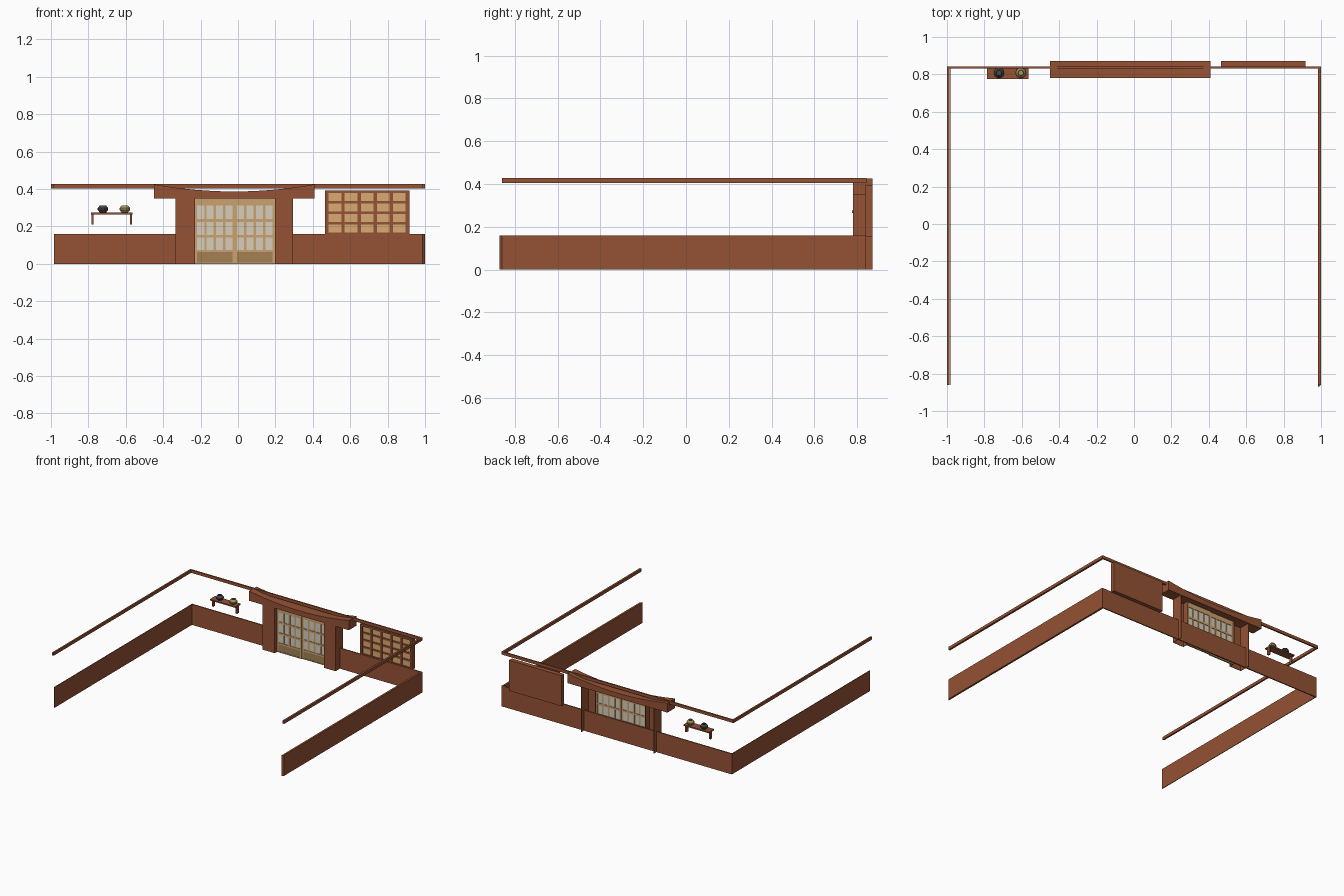
import bpy, bmesh, math

if "Cube" in bpy.data.objects:
    bpy.data.objects.remove(bpy.data.objects["Cube"])


def material(name, rgb):
    m = bpy.data.materials.new(name)
    m.diffuse_color = (*rgb, 1)
    m.use_nodes = True
    m.node_tree.nodes["Principled BSDF"].inputs["Base Color"].default_value = m.diffuse_color
    return m


WOOD = material("red_wood", (0.30, 0.085, 0.035))
TAN = material("light_wood", (0.60, 0.36, 0.16))
PANE = material("window_paper", (0.70, 0.40, 0.17))
GLASS = material("door_glass", (0.68, 0.62, 0.50))
KICK = material("kick_board", (0.37, 0.22, 0.09))
DARK = material("dark_glaze", (0.07, 0.07, 0.075))
SAND = material("sand_glaze", (0.40, 0.30, 0.12))


def finish(name, bm, mat):
    bmesh.ops.recalc_face_normals(bm, faces=bm.faces)
    me = bpy.data.meshes.new(name)
    bm.to_mesh(me)
    bm.free()
    me.materials.append(mat)
    ob = bpy.data.objects.new(name, me)
    bpy.context.collection.objects.link(ob)
    return ob


def boxes(name, mat, items):
    """One object from boxes given as (x0, x1, y0, y1, z0, z1)."""
    bm = bmesh.new()
    for x0, x1, y0, y1, z0, z1 in items:
        vs = bmesh.ops.create_cube(bm, size=1)["verts"]
        for v in vs:
            v.co = (x1 if v.co.x > 0 else x0, y1 if v.co.y > 0 else y0, z1 if v.co.z > 0 else z0)
    return finish(name, bm, mat)


def prism(name, mat, pts, vec):
    """Extrude a closed outline of 3D points along a vector."""
    bm = bmesh.new()
    f = bm.faces.new([bm.verts.new(p) for p in pts])
    r = bmesh.ops.extrude_face_region(bm, geom=[f])
    bmesh.ops.translate(bm, vec=vec, verts=[v for v in r["geom"] if isinstance(v, bmesh.types.BMVert)])
    return finish(name, bm, mat)


# Lower wall: U-shaped plan with a slanted right end
plan = [(-0.985, -0.86), (-0.980, -0.86), (-0.980, 0.833), (0.985, 0.833), (0.985, -0.872),
        (1.0, -0.86), (1.0, 0.842), (-0.985, 0.842)]
prism("lower_wall", WOOD, [(x, y, 0) for x, y in plan], (0, 0, 0.16))

# Upper rail following the same three sides
plan = [(-1, -0.86), (-0.987, -0.86), (-0.987, 0.832), (0.985, 0.832), (0.985, -0.86),
        (1.0, -0.86), (1.0, 0.843), (-1, 0.843)]
prism("upper_rail", WOOD, [(x, y, 0.404) for x, y in plan], (0, 0, 0.023))

# Door posts: open-backed, only the outer side runs through the wall
for name, outer, inner in (("left_post", -0.335, -0.23), ("right_post", 0.295, 0.197)):
    s = 1 if inner > outer else -1
    t = 0.004 * s
    boxes(name, WOOD, [
        (*sorted((outer, inner)), 0.78, 0.784, 0, 0.352),
        (*sorted((outer, outer + t)), 0.782, 0.872, 0, 0.352),
        (*sorted((inner, inner - t)), 0.782, 0.834, 0, 0.352)])

# Roof beam with a sagging top edge
cx, half, n = -0.02, 0.43, 12
top = []
for i in range(n + 1):
    u = 1 - 2 * i / n
    top.append((cx + half * u, 0.78, 0.387 + 0.038 * u * u))
prism("roof_beam", WOOD, [(cx - half, 0.78, 0.35), (cx + half, 0.78, 0.35)] + top, (0, 0.092, 0))

# Sliding door leaves: lattice frame, glass and kick board
for name, x0, x1, y in (("left_door", -0.23, -0.018, 0.808), ("right_door", -0.018, 0.197, 0.814)):
    bars = []
    ya, yb = y, y + 0.012
    for a, b in ((0, 0.008), (0.062, 0.075), (0.14, 0.154), (0.225, 0.24), (0.312, 0.35)):
        bars.append((x0, x1, ya, yb, a, b))
    w = x1 - x0
    for k in range(5):
        c = x0 + 0.006 + (w - 0.012) * k / 4
        bars.append((c - 0.006, c + 0.006, ya + 0.001, yb - 0.001, 0.07, 0.33))
    for c in (x0 + 0.006, x1 - 0.006):
        bars.append((c - 0.006, c + 0.006, ya, yb, 0, 0.35))
    boxes(name + "_lattice", TAN, bars)
    boxes(name + "_glass", GLASS, [(x0 + 0.005, x1 - 0.005, y + 0.004, y + 0.008, 0.07, 0.33)])
    boxes(name + "_kick_board", KICK, [(x0 + 0.008, x1 - 0.008, y + 0.003, y + 0.009, 0.005, 0.065)])

# Paper window: brown lattice over panes on a solid back board
X0, X1, Z0, Z1 = 0.465, 0.916, 0.155, 0.393
boxes("window_back", WOOD, [(X0, X1, 0.85, 0.871, Z0, Z1)])
boxes("window_panes", PANE, [(X0 + 0.01, X1 - 0.01, 0.844, 0.851, Z0 + 0.005, Z1 - 0.01)])
bars = [(X0, X0 + 0.02, 0.836, 0.86, Z0, Z1), (X1 - 0.02, X1, 0.836, 0.86, Z0, Z1),
        (X0, X1, 0.836, 0.86, Z1 - 0.014, Z1), (X0, X1, 0.836, 0.86, Z0, Z0 + 0.012)]
for k in range(1, 5):
    c = X0 + 0.01 + (X1 - X0 - 0.02) * k / 5
    bars.append((c - 0.009, c + 0.009, 0.838, 0.852, Z0, Z1))
for k in range(1, 4):
    c = Z0 + 0.006 + (Z1 - Z0 - 0.013) * k / 4
    bars.append((X0, X1, 0.839, 0.852, c - 0.007, c + 0.007))
boxes("window_lattice", WOOD, bars)

# Shelf with two brackets
boxes("shelf", WOOD, [(-0.785, -0.565, 0.775, 0.838, 0.265, 0.275)])
boxes("shelf_brackets", WOOD, [(-0.784, -0.772, 0.797, 0.818, 0.21, 0.266),
                               (-0.578, -0.566, 0.797, 0.818, 0.21, 0.266)])

# Faceted open pots
profile = [(0.017, 0), (0.028, 0.013), (0.028, 0.023), (0.016, 0.038), (0.012, 0.036), (0.02, 0.02), (0.012, 0.008)]
for name, x, mat in (("dark_pot", -0.722, DARK), ("sand_pot", -0.605, SAND)):
    bm = bmesh.new()
    rings = []
    for r, z in profile:
        rings.append([bm.verts.new((x + r * math.cos(math.tau * i / 10), 0.808 + r * math.sin(math.tau * i / 10),
                                    0.275 + z)) for i in range(10)])
    for a, b in zip(rings, rings[1:]):
        for i in range(10):
            j = (i + 1) % 10
            bm.faces.new((a[i], a[j], b[j], b[i]))
    bm.faces.new(rings[0])
    bm.faces.new(rings[-1])
    finish(name, bm, mat)
